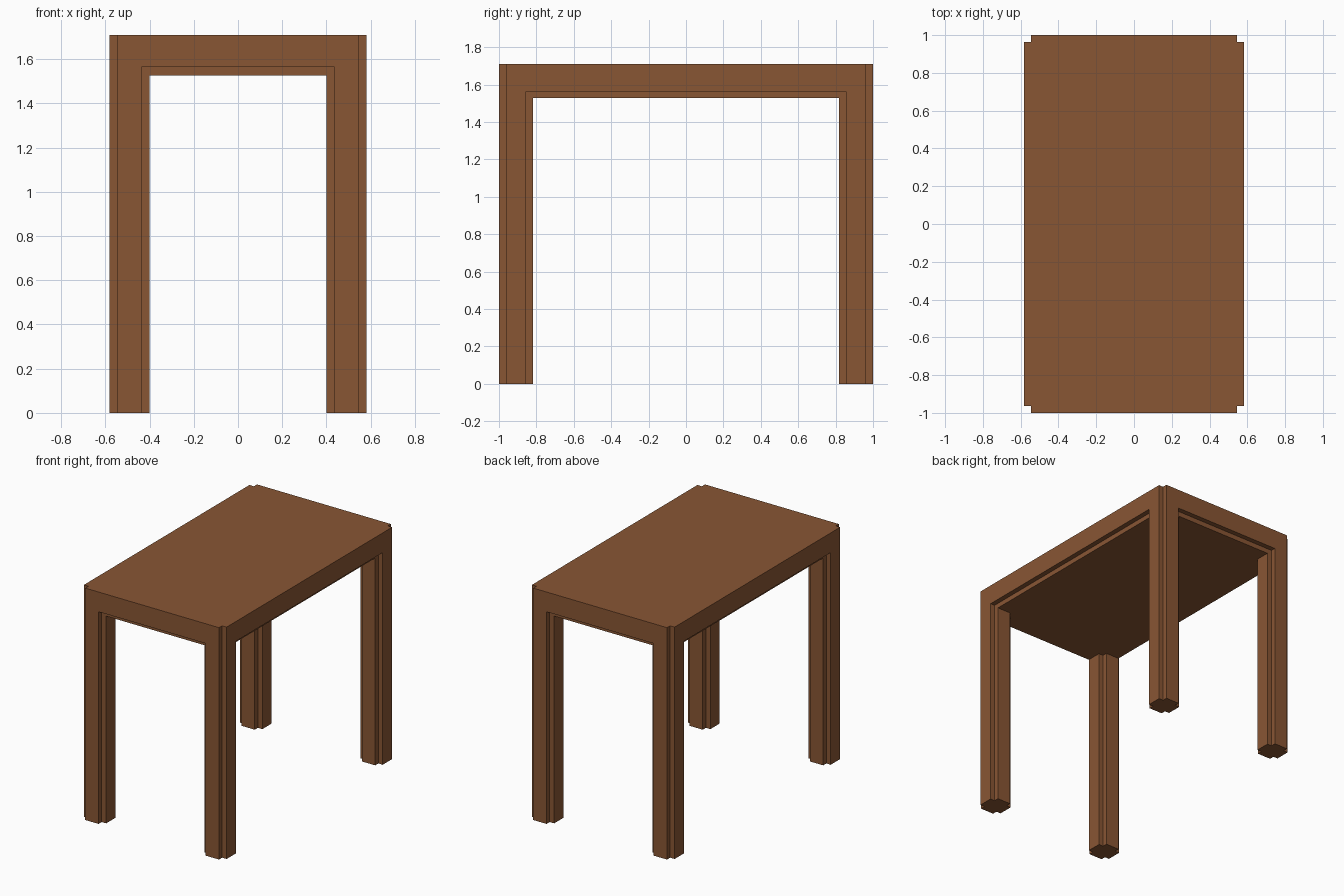
import bpy
import bmesh

if "Cube" in bpy.data.objects:
    bpy.data.objects.remove(bpy.data.objects["Cube"])

U = 2 / 55                                # step size of every notch
HX, HY, H = 16 * U, 27.5 * U, 47 * U      # half width, half depth, height
LEG = 5 * U                               # leg thickness
APRON_Z = H - 4 * U                       # underside of the thick top
PANEL_Z = H - 5 * U                       # underside of the recessed panel

wood = bpy.data.materials.new("brown wood")
wood.diffuse_color = (0.25, 0.093, 0.034, 1)
wood.use_nodes = True
wood.node_tree.nodes["Principled BSDF"].inputs["Base Color"].default_value = wood.diffuse_color


def notched(hx, hy, n):
    """Rectangle outline with a square notch cut from each corner."""
    return [(hx, -hy + n), (hx, hy - n), (hx - n, hy - n), (hx - n, hy),
            (-hx + n, hy), (-hx + n, hy - n), (-hx, hy - n), (-hx, -hy + n),
            (-hx + n, -hy + n), (-hx + n, -hy), (hx - n, -hy), (hx - n, -hy + n)]


def prism(name, outline, z0, z1):
    """Extrude a flat outline from z0 up to z1."""
    bm = bmesh.new()
    face = bm.faces.new([bm.verts.new((x, y, z0)) for x, y in outline])
    ext = bmesh.ops.extrude_face_region(bm, geom=[face], use_keep_orig=True)
    verts = [g for g in ext["geom"] if isinstance(g, bmesh.types.BMVert)]
    bmesh.ops.translate(bm, verts=verts, vec=(0, 0, z1 - z0))
    bmesh.ops.recalc_face_normals(bm, faces=bm.faces)
    mesh = bpy.data.meshes.new(name)
    bm.to_mesh(mesh)
    bm.free()
    mesh.materials.append(wood)
    return mesh


def place(name, mesh, location=(0, 0, 0)):
    obj = bpy.data.objects.new(name, mesh)
    obj.location = location
    bpy.context.collection.objects.link(obj)


# Thick top with notched corners
place("tabletop", prism("tabletop", notched(HX, HY, U), APRON_Z, H))

# Recessed panel one step in, below the top
px, py = HX - U, HY - U
panel = [(px, -py), (px, py), (-px, py), (-px, -py)]
place("under_panel", prism("under_panel", panel, PANEL_Z, APRON_Z))

# Four legs sharing one notched post
leg = prism("leg", notched(LEG / 2, LEG / 2, U), 0, APRON_Z)
for sy, end in ((-1, "front"), (1, "back")):
    for sx, side in ((-1, "left"), (1, "right")):
        place(f"{end}_{side}_leg", leg,
              (sx * (HX - LEG / 2), sy * (HY - LEG / 2), 0))
